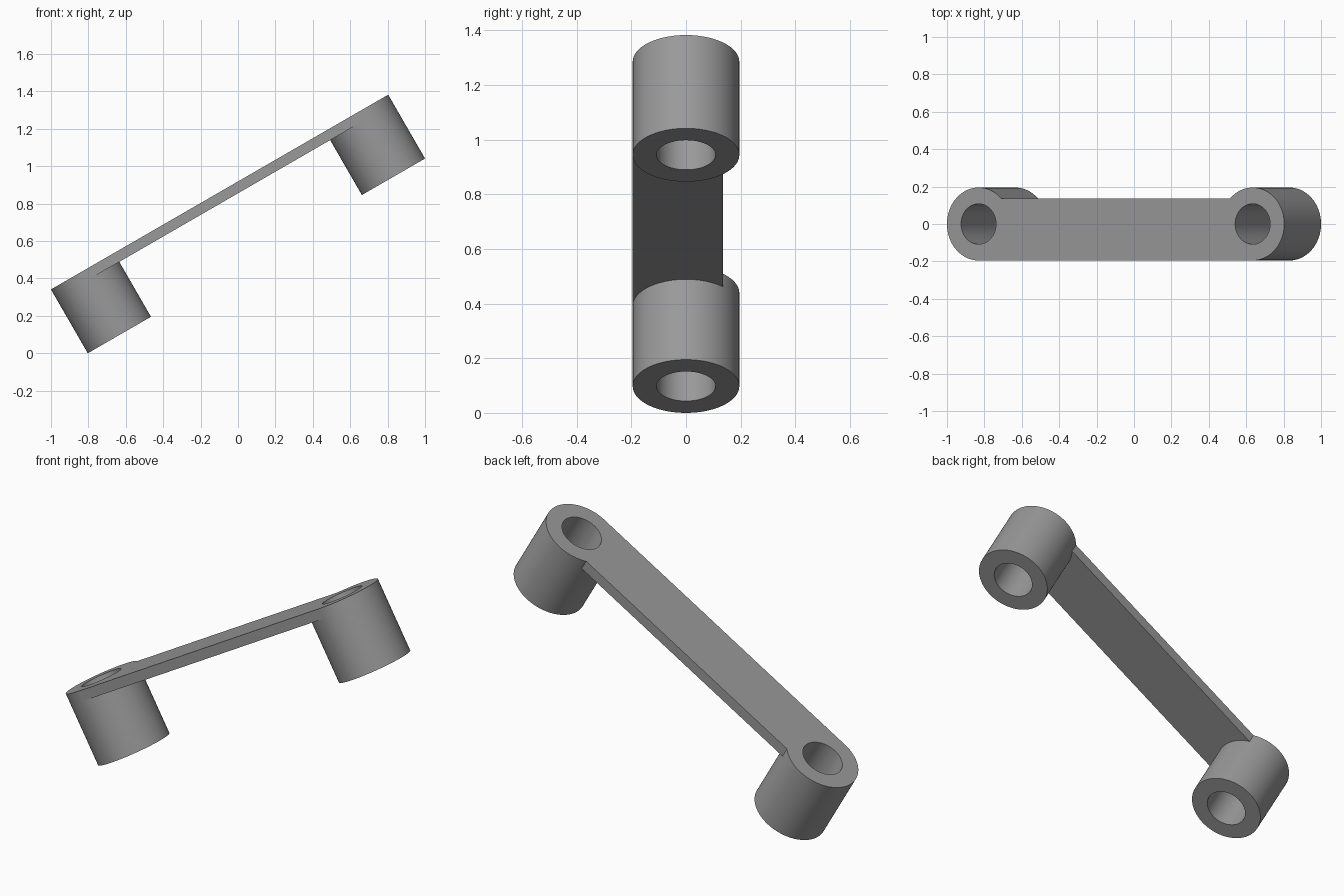
import bpy, bmesh, math
from mathutils import Matrix, Vector

if "Cube" in bpy.data.objects:
    bpy.data.objects.remove(bpy.data.objects["Cube"])

TILT = math.radians(30)
R, BORE, H = 0.195, 0.108, 0.394      # boss radius, hole radius, boss height
LENGTH, THICK, BACK = 2.082, 0.055, 0.135
CX = LENGTH / 2 - R                   # boss centre along the arm

grey = bpy.data.materials.new("plain grey")
grey.diffuse_color = (0.32, 0.32, 0.32, 1)
grey.use_nodes = True
grey.node_tree.nodes["Principled BSDF"].inputs["Base Color"].default_value = grey.diffuse_color


def make_object(name, bm):
    mesh = bpy.data.meshes.new(name)
    bm.to_mesh(mesh)
    bm.free()
    mesh.materials.append(grey)
    obj = bpy.data.objects.new(name, mesh)
    bpy.context.collection.objects.link(obj)
    return obj


def cylinder(name, x, radius, z0, z1):
    bm = bmesh.new()
    bmesh.ops.create_cone(bm, cap_ends=True, segments=96, radius1=radius, radius2=radius,
                          depth=z1 - z0, matrix=Matrix.Translation((x, 0, (z0 + z1) / 2)))
    return make_object(name, bm)


def block(name, lo, hi):
    lo, hi = Vector(lo), Vector(hi)
    bm = bmesh.new()
    bmesh.ops.create_cube(bm, size=1, matrix=Matrix.Translation((lo + hi) / 2)
                          @ Matrix.Diagonal((*(hi - lo), 1)))
    return make_object(name, bm)


# Flat arm, flush with the boss tops and with the front tangent
arm = block("link_arm", (-CX, -R, -THICK), (CX, BACK, 0))

# Bosses are joined to the arm, then bored right through
tools = []
for side, x in (("lower", -CX), ("upper", CX)):
    tools.append((cylinder(side + "_boss", x, R, -H, 0), 'UNION'))
for side, x in (("lower", -CX), ("upper", CX)):
    tools.append((cylinder(side + "_bore_cutter", x, BORE, -H - 0.1, 0.1), 'DIFFERENCE'))
for tool, operation in tools:
    mod = arm.modifiers.new(tool.name, 'BOOLEAN')
    mod.operation, mod.object, mod.solver = operation, tool, 'EXACT'

# Bake the joined shape and drop the helpers
bpy.context.view_layer.update()
baked = bpy.data.meshes.new_from_object(arm.evaluated_get(bpy.context.evaluated_depsgraph_get()))
arm.modifiers.clear()
arm.data = baked
for tool, _ in tools:
    bpy.data.objects.remove(tool)

# Tilt the arm, then centre it and stand it on the ground
baked.transform(Matrix.Rotation(-TILT, 4, 'Y'))
xs = [v.co.x for v in baked.vertices]
zs = [v.co.z for v in baked.vertices]
baked.transform(Matrix.Translation((-(min(xs) + max(xs)) / 2, 0, -min(zs))))

bpy.context.view_layer.objects.active = arm
arm.select_set(True)
bpy.ops.object.shade_smooth_by_angle(angle=math.radians(30))
